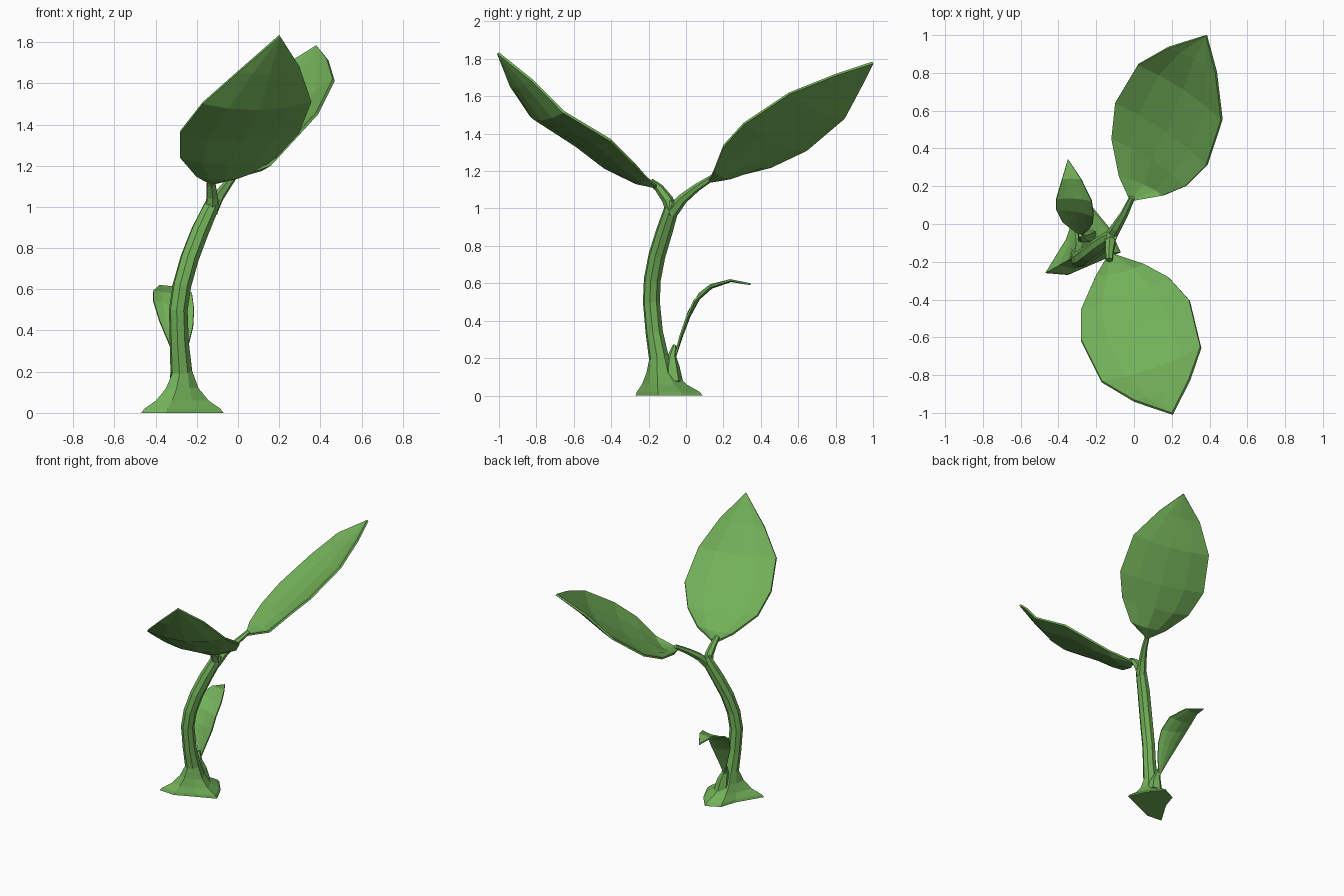
import bpy, bmesh, math
from mathutils import Vector as V

if "Cube" in bpy.data.objects:
    bpy.data.objects.remove(bpy.data.objects["Cube"])

green = bpy.data.materials.new("leaf_green")
green.diffuse_color = (0.17, 0.44, 0.10, 1)
green.use_nodes = True
green.node_tree.nodes["Principled BSDF"].inputs["Base Color"].default_value = green.diffuse_color


def finish(name, bm):
    mesh = bpy.data.meshes.new(name)
    bm.to_mesh(mesh)
    bm.free()
    mesh.materials.append(green)
    obj = bpy.data.objects.new(name, mesh)
    bpy.context.collection.objects.link(obj)
    return obj


def ring(center, tangent, radius, sides):
    """Points of a circle across the path, starting at the front left."""
    t = tangent.normalized()
    u = (V((1, 0, 0)) - t * t.x).normalized()
    v = t.cross(u)
    angles = [math.radians(215) + math.tau * i / sides for i in range(sides)]
    return [center + radius * (math.cos(a) * u + math.sin(a) * v) for a in angles]


def tube_rings(path, sides):
    pts = [V(p[:3]) for p in path]
    last = len(pts) - 1
    return [ring(p, pts[min(i + 1, last)] - pts[max(i - 1, 0)], path[i][3], sides)
            for i, p in enumerate(pts)]


def loft(name, rings):
    bm = bmesh.new()
    rows = [[bm.verts.new(p) for p in r] for r in rings]
    n = len(rows[0])
    for a, b in zip(rows, rows[1:]):
        for i in range(n):
            j = (i + 1) % n
            bm.faces.new((a[i], a[j], b[j], b[i]))
    bm.faces.new(rows[0][::-1])
    bm.faces.new(rows[-1])
    bmesh.ops.recalc_face_normals(bm, faces=bm.faces)
    return finish(name, bm)


def leaf(name, base, tip, left, right, cup, thickness):
    """Cupped blade between two edges, running from base to tip."""
    bm = bmesh.new()
    base, tip = V(base), V(tip)
    mid = len(left) // 2
    up = (V(right[mid]) - V(left[mid])).cross(tip - base).normalized()
    if up.z < 0:
        up = -up
    rows = []
    for k, (l, r) in enumerate(zip(left, right)):
        depth = cup * (0.6, 0.9, 1, 0.9, 0.5)[k]
        rows.append([bm.verts.new(V(l).lerp(V(r), f) - up * depth * d)
                     for f, d in ((0, 0), (.22, .7), (.5, 1), (.78, .7), (1, 0))])
    b, t = bm.verts.new(base), bm.verts.new(tip)
    for i in range(4):
        bm.faces.new((b, rows[0][i + 1], rows[0][i]))
        bm.faces.new((t, rows[-1][i], rows[-1][i + 1]))
        for lo, hi in zip(rows, rows[1:]):
            bm.faces.new((lo[i], lo[i + 1], hi[i + 1], hi[i]))
    bm.normal_update()
    if sum((f.normal * f.calc_area() for f in bm.faces), V()).dot(up) < 0:
        bmesh.ops.reverse_faces(bm, faces=bm.faces)
    obj = finish(name, bm)
    mod = obj.modifiers.new("thickness", 'SOLIDIFY')
    mod.thickness = thickness
    mod.offset = -1
    return obj


# Stem with a flared, three-cornered foot
stem_path = [(-.275, -.145, .20, .054), (-.285, -.17, .34, .047),
             (-.29, -.185, .50, .046), (-.272, -.18, .62, .046),
             (-.235, -.155, .75, .046), (-.185, -.115, .88, .045),
             (-.135, -.08, .99, .040), (-.118, -.065, 1.04, .030)]
stem = tube_rings(stem_path, 8)
foot = [(-.47, -.26), (-.35, -.27), (-.20, -.205), (-.07, -.15),
        (-.13, -.02), (-.22, .09), (-.32, .04), (-.36, -.08)]
flare = [[V((*p, z)).lerp(V((s.x, s.y, z)), 1 - f) for p, s in zip(foot, stem[0])]
         for z, f in ((0, 1), (.02, .9), (.06, .52), (.12, .2))]
loft("stem", flare + stem)

# Forked leaf stalks and the bud that carries the small leaf
loft("front_stalk", tube_rings([(-.13, -.07, .97, .034), (-.125, -.10, 1.05, .030),
                                (-.13, -.145, 1.11, .024), (-.13, -.19, 1.145, .018)], 6))
loft("back_stalk", tube_rings([(-.13, -.075, .98, .034), (-.095, -.02, 1.05, .028),
                               (-.05, .055, 1.11, .021), (-.01, .14, 1.165, .016)], 6))
loft("small_bud", tube_rings([(-.25, -.07, .07, .055), (-.26, -.075, .15, .042),
                              (-.275, -.075, .21, .024), (-.285, -.06, .27, .010)], 6))

# Large leaves
leaf("front_leaf", (-.13, -.15, 1.12), (.20, -1.0, 1.835),
     [(-.20, -.27, 1.16), (-.28, -.45, 1.25), (-.28, -.61, 1.37),
      (-.17, -.83, 1.51), (0, -.93, 1.66)],
     [(.05, -.21, 1.17), (.18, -.28, 1.25), (.29, -.40, 1.37),
      (.35, -.65, 1.52), (.29, -.82, 1.69)], .05, .014)
leaf("back_leaf", (-.02, .12, 1.15), (.38, .995, 1.785),
     [(-.08, .25, 1.18), (-.12, .45, 1.23), (-.10, .64, 1.32),
      (.02, .84, 1.49), (.18, .93, 1.66)],
     [(.15, .15, 1.21), (.27, .20, 1.34), (.38, .31, 1.46),
      (.46, .55, 1.62), (.43, .80, 1.72)], .05, .014)

# Small curled leaf
leaf("small_leaf", (-.28, -.065, .20), (-.35, .345, .60),
     [(-.33, -.03, .33), (-.38, .01, .45), (-.41, .07, .55),
      (-.41, .13, .595), (-.38, .235, .622)],
     [(-.245, -.035, .32), (-.22, .0, .42), (-.215, .04, .51),
      (-.225, .12, .585), (-.28, .235, .622)], .015, .010)
